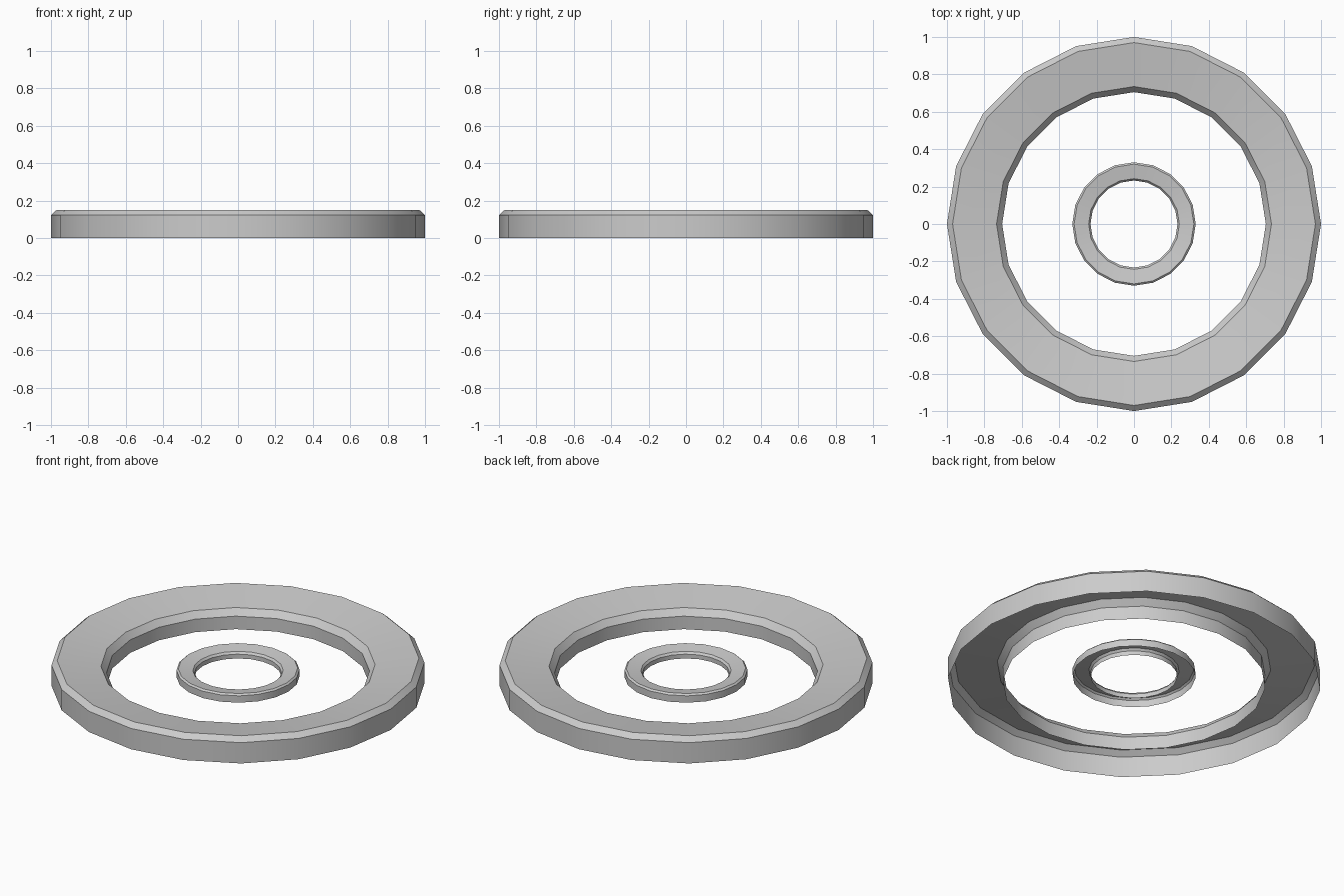
import bpy, bmesh, math

if "Cube" in bpy.data.objects:
    bpy.data.objects.remove(bpy.data.objects["Cube"])

SIDES = 20

grey = bpy.data.materials.new("light grey")
grey.diffuse_color = (0.6, 0.6, 0.6, 1.0)
grey.use_nodes = True
grey.node_tree.nodes["Principled BSDF"].inputs["Base Color"].default_value = grey.diffuse_color

# Open-bottomed ring section (radius, height): low inner wall, bevel,
# top sloping up to the rim, bevel, outer wall
PROFILE = [(0.705, 0.0), (0.705, 0.077), (0.735, 0.114),
           (0.97, 0.15), (1.0, 0.123), (1.0, 0.0)]


def ring(name, scale, base):
    bm = bmesh.new()
    loops = []
    for i in range(SIDES):
        a = 2 * math.pi * i / SIDES
        loops.append([bm.verts.new((r * scale * math.cos(a),
                                    r * scale * math.sin(a),
                                    base + z * scale)) for r, z in PROFILE])
    for i in range(SIDES):
        p, q = loops[i], loops[(i + 1) % SIDES]
        for k in range(len(PROFILE) - 1):
            bm.faces.new((p[k], p[k + 1], q[k + 1], q[k]))
    # Make every face point away from the hollow underside
    bm.normal_update()
    if sum(f.normal.z for f in bm.faces) < 0:
        bmesh.ops.reverse_faces(bm, faces=bm.faces[:])
    mesh = bpy.data.meshes.new(name)
    bm.to_mesh(mesh)
    bm.free()
    mesh.materials.append(grey)
    obj = bpy.data.objects.new(name, mesh)
    bpy.context.collection.objects.link(obj)
    bpy.ops.object.select_all(action='DESELECT')
    obj.select_set(True)
    bpy.context.view_layer.objects.active = obj
    bpy.ops.object.shade_smooth_by_angle(angle=math.radians(30))
    return obj


# Large ring on the ground, small ring floating in its centre
ring("outer_ring", 1.0, 0.0)
ring("inner_ring", 0.33, 0.047)
